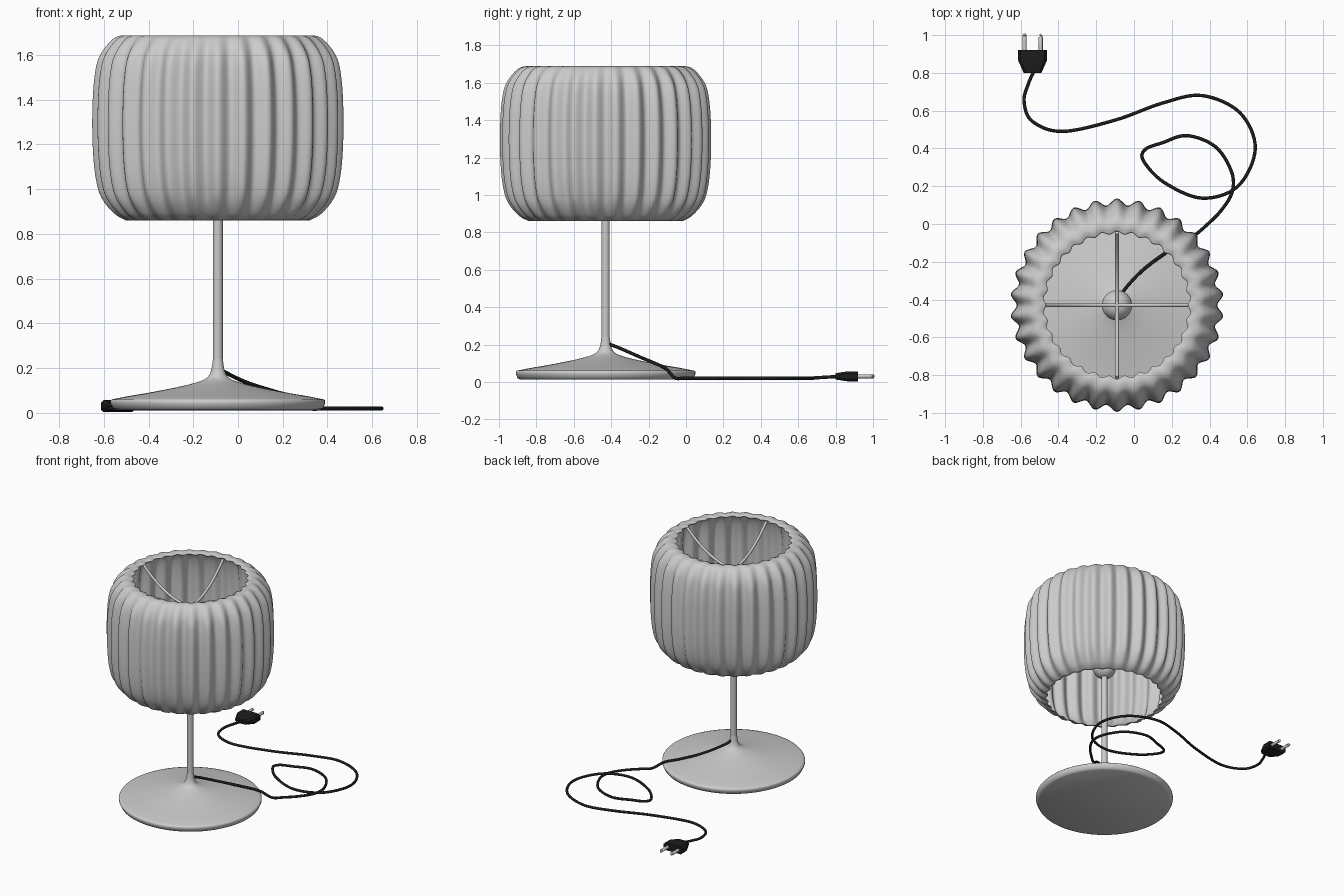
import bpy, bmesh, math
from mathutils import Vector

if "Cube" in bpy.data.objects:
    bpy.data.objects.remove(bpy.data.objects["Cube"])

CX, CY = -0.09, -0.43      # lamp axis
TAU = 2 * math.pi


def material(name, rgb):
    m = bpy.data.materials.new(name)
    m.diffuse_color = (*rgb, 1)
    m.use_nodes = True
    m.node_tree.nodes["Principled BSDF"].inputs["Base Color"].default_value = m.diffuse_color
    return m


GREY = material("light grey", (0.6, 0.6, 0.6))
BLACK = material("black", (0.012, 0.012, 0.012))


def smooth_path(pts, n):
    """Catmull-Rom points through a short profile."""
    p = [Vector(q) for q in pts]
    p = [2 * p[0] - p[1]] + p + [2 * p[-1] - p[-2]]
    out = []
    for i in range(1, len(p) - 2):
        a, b, c, d = p[i - 1:i + 3]
        for k in range(n):
            t = k / n
            out.append(0.5 * (2 * b + (c - a) * t + (2 * a - 5 * b + 4 * c - d) * t * t
                              + (3 * b - a - 3 * c + d) * t ** 3))
    return out + [p[-2]]


def finish(bm, name, mat, angle=40):
    bmesh.ops.recalc_face_normals(bm, faces=bm.faces)
    me = bpy.data.meshes.new(name)
    bm.to_mesh(me)
    bm.free()
    me.materials.append(mat)
    ob = bpy.data.objects.new(name, me)
    bpy.context.collection.objects.link(ob)
    bpy.ops.object.select_all(action='DESELECT')
    ob.select_set(True)
    bpy.context.view_layer.objects.active = ob
    bpy.ops.object.shade_smooth_by_angle(angle=math.radians(angle))
    return ob


def lathe(name, profile, segs, mat, ripple=lambda a, z: 0.0, caps=True, angle=40):
    """Revolve (radius, z) rows around the lamp axis."""
    bm = bmesh.new()
    rows = []
    for r, z in profile:
        row = []
        for i in range(segs):
            a = TAU * i / segs
            rr = r + ripple(a, z)
            row.append(bm.verts.new((CX + rr * math.cos(a), CY + rr * math.sin(a), z)))
        rows.append(row)
    for lo, hi in zip(rows, rows[1:]):
        for i in range(segs):
            j = (i + 1) % segs
            bm.faces.new((lo[i], lo[j], hi[j], hi[i]))
    if caps:
        bm.faces.new(rows[0])
        bm.faces.new(rows[-1])
    return finish(bm, name, mat, angle)


def tube(name, pts, radius, mat, res=8):
    """Round tube through the points, turned into a mesh."""
    cu = bpy.data.curves.new(name, 'CURVE')
    cu.dimensions = '3D'
    cu.bevel_depth = radius
    cu.bevel_resolution = 3
    cu.use_fill_caps = True
    path = smooth_path(pts, res)
    sp = cu.splines.new('POLY')
    sp.points.add(len(path) - 1)
    for s, p in zip(sp.points, path):
        s.co = (*p, 1)
    cu.materials.append(mat)
    sp.use_smooth = True
    ob = bpy.data.objects.new(name, cu)
    bpy.context.collection.objects.link(ob)
    bpy.ops.object.select_all(action='DESELECT')
    ob.select_set(True)
    bpy.context.view_layer.objects.active = ob
    bpy.ops.object.convert(target='MESH')
    return ob


# Flared base with a thin rounded rim
top = smooth_path([(0.475, 0.06), (0.40, 0.075), (0.30, 0.092), (0.15, 0.122),
                   (0.06, 0.15), (0.032, 0.185), (0.022, 0.24)], 4)
lathe("base", [(0.455, 0.012), (0.47, 0.02), (0.48, 0.042), (0.48, 0.054)]
      + [tuple(p) for p in top], 96, GREY)

# Stem up to the wire frame
lathe("stem", [(0.022, 0.2), (0.022, 1.12), (0.012, 1.13), (0.012, 1.475)], 32, GREY)

# Round bulb holder
ball = [(0.08 * math.cos(t), 1.10 + 0.08 * math.sin(t))
        for t in [math.radians(-85 + 10 * k) for k in range(18)]]
lathe("bulb", ball, 40, GREY)

# Pleated shade, open at both ends
PLEATS = 30
Z0, Z1 = 0.86, 1.69


def pleat(a, z):
    edge = min(1, max(0, min(z - Z0, Z1 - z)) / 0.12)
    return (0.007 + 0.010 * edge) * math.cos(PLEATS * (a - math.pi / 2))


shade_profile = smooth_path([(0.405, 0.86), (0.455, 0.89), (0.507, 0.96), (0.534, 1.06),
                             (0.546, 1.20), (0.547, 1.36), (0.538, 1.50), (0.515, 1.60),
                             (0.465, 1.67), (0.42, 1.688), (0.383, 1.68)], 4)
shade = lathe("shade", [tuple(p) for p in shade_profile], PLEATS * 12, GREY,
              pleat, caps=False, angle=70)
solid = shade.modifiers.new("thickness", 'SOLIDIFY')
solid.thickness = 0.006
solid.offset = -1

# Two bowed wires carrying the shade
for name, dx, dy in (("frame_wire_x", 1, 0), ("frame_wire_y", 0, 1)):
    pts = []
    for k in range(-6, 7):
        r = 0.383 * k / 6
        pts.append((CX + dx * r, CY + dy * r, 1.47 + 0.205 * (k / 6) ** 2))
    tube(name, pts, 0.010, GREY, 3)

# Power cord with a loop on the floor
F = 0.02
cord = [(-0.085, -0.42, 0.205), (-0.06, -0.36, 0.183), (0.04, -0.25, 0.135),
        (0.165, -0.155, 0.095), (0.25, -0.105, 0.07), (0.32, -0.06, 0.022)]
cord += [(x, y, F) for x, y in (
    (0.38, -0.01), (0.46, 0.07), (0.52, 0.17), (0.515, 0.28), (0.43, 0.41), (0.28, 0.468),
    (0.15, 0.43), (0.06, 0.395), (0.05, 0.335), (0.16, 0.22), (0.36, 0.137),
    (0.55, 0.20), (0.642, 0.40), (0.56, 0.59), (0.36, 0.68), (0.15, 0.64),
    (-0.10, 0.55), (-0.38, 0.49), (-0.54, 0.545), (-0.582, 0.65))]
cord += [(-0.56, 0.74, 0.025), (-0.525, 0.82, 0.03)]
tube("cord", cord, 0.009, BLACK)

# Plug body: octagonal sections, tapered towards the cord
PX, PZ = -0.537, 0.03
bm = bmesh.new()
rings = []
for y, w, h in ((0.80, 0.047, 0.017), (0.865, 0.076, 0.027), (0.92, 0.076, 0.027)):
    c = 0.012
    sec = [(w, h - c), (w - c, h), (c - w, h), (-w, h - c),
           (-w, c - h), (c - w, -h), (w - c, -h), (w, c - h)]
    rings.append([bm.verts.new((PX + x, y, PZ + z)) for x, z in sec])
for a, b in zip(rings, rings[1:]):
    for i in range(8):
        bm.faces.new((a[i], a[(i + 1) % 8], b[(i + 1) % 8], b[i]))
bm.faces.new(rings[0])
bm.faces.new(rings[-1])
finish(bm, "plug_body", BLACK, 20)

# Plug pins
for name, s in (("left_pin", -1), ("right_pin", 1)):
    x = PX + s * 0.043
    tube(name, [(x, 0.91, PZ), (x, 0.99, PZ), (x, 0.997, PZ)], 0.011, GREY, 2)
